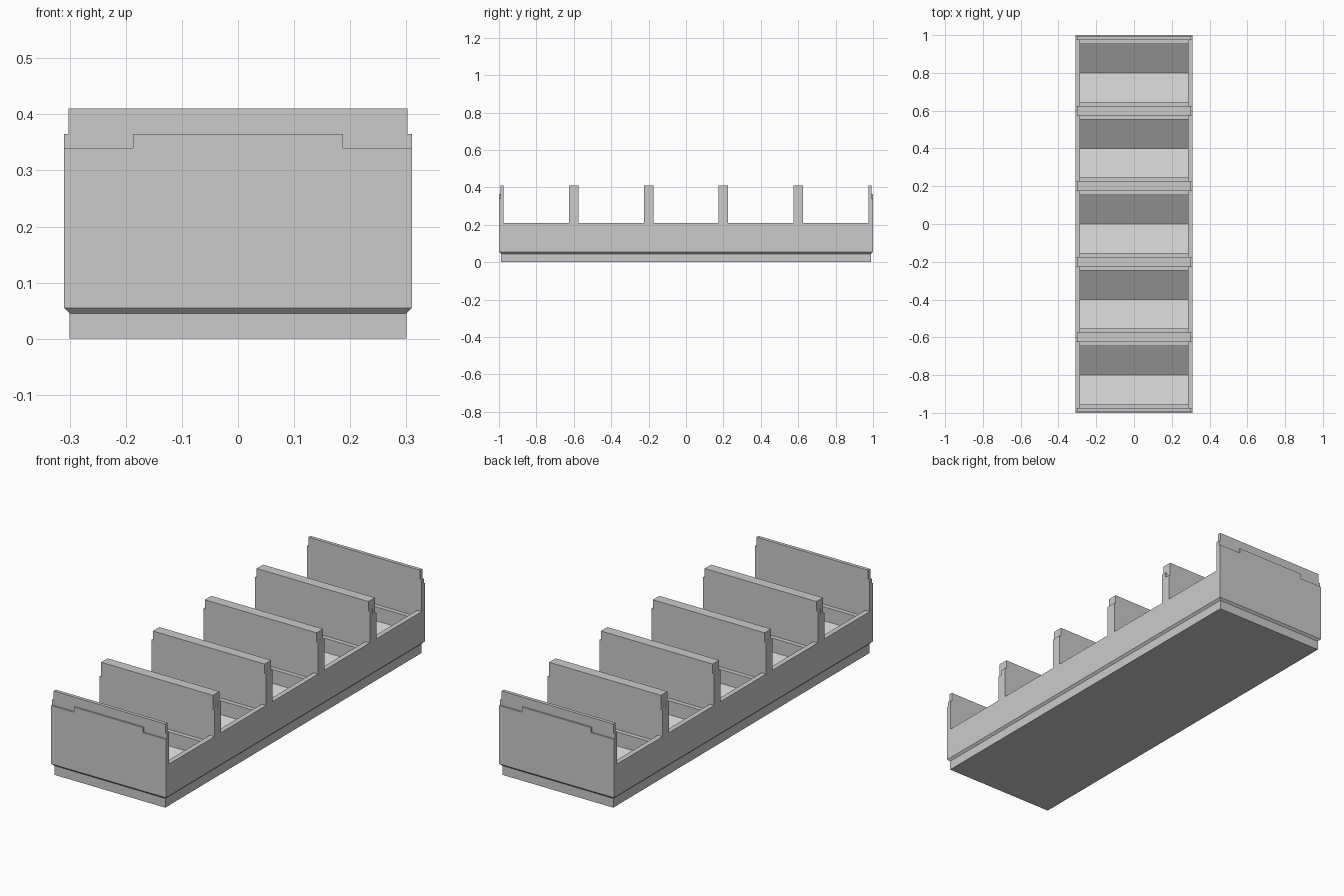
import bpy
import bmesh
from mathutils import Vector

cube = bpy.data.objects.get("Cube")
if cube:
    bpy.data.objects.remove(cube, do_unlink=True)

# One plain grey plastic
grey = bpy.data.materials.new("light grey plastic")
grey.use_nodes = True
COLOUR = (0.6, 0.6, 0.6, 1)
grey.diffuse_color = COLOUR
grey.node_tree.nodes["Principled BSDF"].inputs["Base Color"].default_value = COLOUR

HALF_X, HALF_Y = 0.31, 1.0
RIM = 0.21            # top of the tray
LOW, MID, TOP = 0.34, 0.365, 0.41   # step heights of the walls
LIP = 0.008           # depth of the step around the wall tops
THICK = 0.025         # thickness of a single wall
PITCH = 0.4
CELL_X, CELL_Y = 0.285, PITCH / 2 - THICK
LEDGE_Y, LEDGE = 0.153, 0.18        # ledge along the foot of each wall
VALLEY, SLOPE_TOP = 0.02, 0.112     # floor heights


def make_object(name, bm):
    bmesh.ops.recalc_face_normals(bm, faces=bm.faces)
    mesh = bpy.data.meshes.new(name)
    bm.to_mesh(mesh)
    bm.free()
    mesh.materials.append(grey)
    obj = bpy.data.objects.new(name, mesh)
    bpy.context.collection.objects.link(obj)
    return obj


def loft(bm, rings):
    """Close a solid through rings with equal point counts."""
    loops = [[bm.verts.new(p) for p in ring] for ring in rings]
    count = len(loops[0])
    for a, b in zip(loops, loops[1:]):
        for i in range(count):
            j = (i + 1) % count
            bm.faces.new((a[i], a[j], b[j], b[i]))
    bm.faces.new(loops[0][::-1])
    bm.faces.new(loops[-1])


def rectangle(x0, x1, y0, y1, z):
    return [(x0, y0, z), (x1, y0, z), (x1, y1, z), (x0, y1, z)]


def modify(obj, other, operation):
    """Apply a boolean and remove the helper."""
    mod = obj.modifiers.new(operation, "BOOLEAN")
    mod.operation, mod.object, mod.solver = operation, other, "EXACT"
    bpy.context.view_layer.update()
    graph = bpy.context.evaluated_depsgraph_get()
    mesh = bpy.data.meshes.new_from_object(obj.evaluated_get(graph))
    obj.modifiers.clear()
    obj.data = mesh
    bpy.data.objects.remove(other, do_unlink=True)


def stepped_wall(name, boxes):
    """Unite upright blocks given as half width, y range and top."""
    wall = None
    for half, y0, y1, top in boxes:
        bm = bmesh.new()
        loft(bm, [rectangle(-half, half, y0, y1, z) for z in (RIM, top)])
        part = make_object(name, bm)
        if wall:
            modify(wall, part, "UNION")
        else:
            wall = part
    wall.name = name
    return wall


# Tray body with a recessed, chamfered foot
bm = bmesh.new()
inset = 0.01
loft(bm, [rectangle(-HALF_X + d, HALF_X - d, -HALF_Y + d, HALF_Y - d, z)
          for z, d in ((0, inset), (0.045, inset), (0.055, 0), (RIM, 0))])
tray = make_object("tray_body", bm)

# Five compartments with side ledges and valley-shaped floors
bm = bmesh.new()
half_profile = [(LEDGE_Y, SLOPE_TOP), (LEDGE_Y, LEDGE), (CELL_Y, LEDGE), (CELL_Y, 0.3)]
profile = [(0, VALLEY)] + half_profile + [(-y, z) for y, z in reversed(half_profile)]
for cell in range(-2, 3):
    loft(bm, [[Vector((x, y + cell * PITCH, z)) for y, z in profile]
              for x in (-CELL_X, CELL_X)])
cutter = make_object("compartment_cutter", bm)
cutter.hide_render = True
modify(tray, cutter, "DIFFERENCE")

# Walls, mirrored front to back
for side, label in ((-1, "front"), (1, "back")):
    def span(a, b):
        return sorted((side * a, side * b))

    inner, mid, outer = PITCH / 2, PITCH * 1.5, HALF_Y

    # Plain inner dividers with a narrower top
    stepped_wall(label + "_inner_divider", [
        (HALF_X, *span(inner - THICK, inner + THICK), MID),
        (HALF_X - LIP, *span(inner - THICK, inner + THICK), TOP)])

    # Outer dividers whose side step drops on the outer half
    stepped_wall(label + "_outer_divider", [
        (HALF_X, *span(mid - THICK, mid + THICK), LOW),
        (HALF_X, *span(mid - THICK, mid), MID),
        (HALF_X - LIP, *span(mid - THICK, mid + THICK), TOP)])

    # End walls with a raised central tab on the outside
    stepped_wall(label + "_end_wall", [
        (HALF_X, *span(outer - THICK, outer), LOW),
        (HALF_X, *span(outer - THICK, outer - LIP), MID),
        (0.187, *span(outer - THICK, outer), MID),
        (HALF_X - LIP, *span(outer - THICK, outer - LIP), TOP)])
